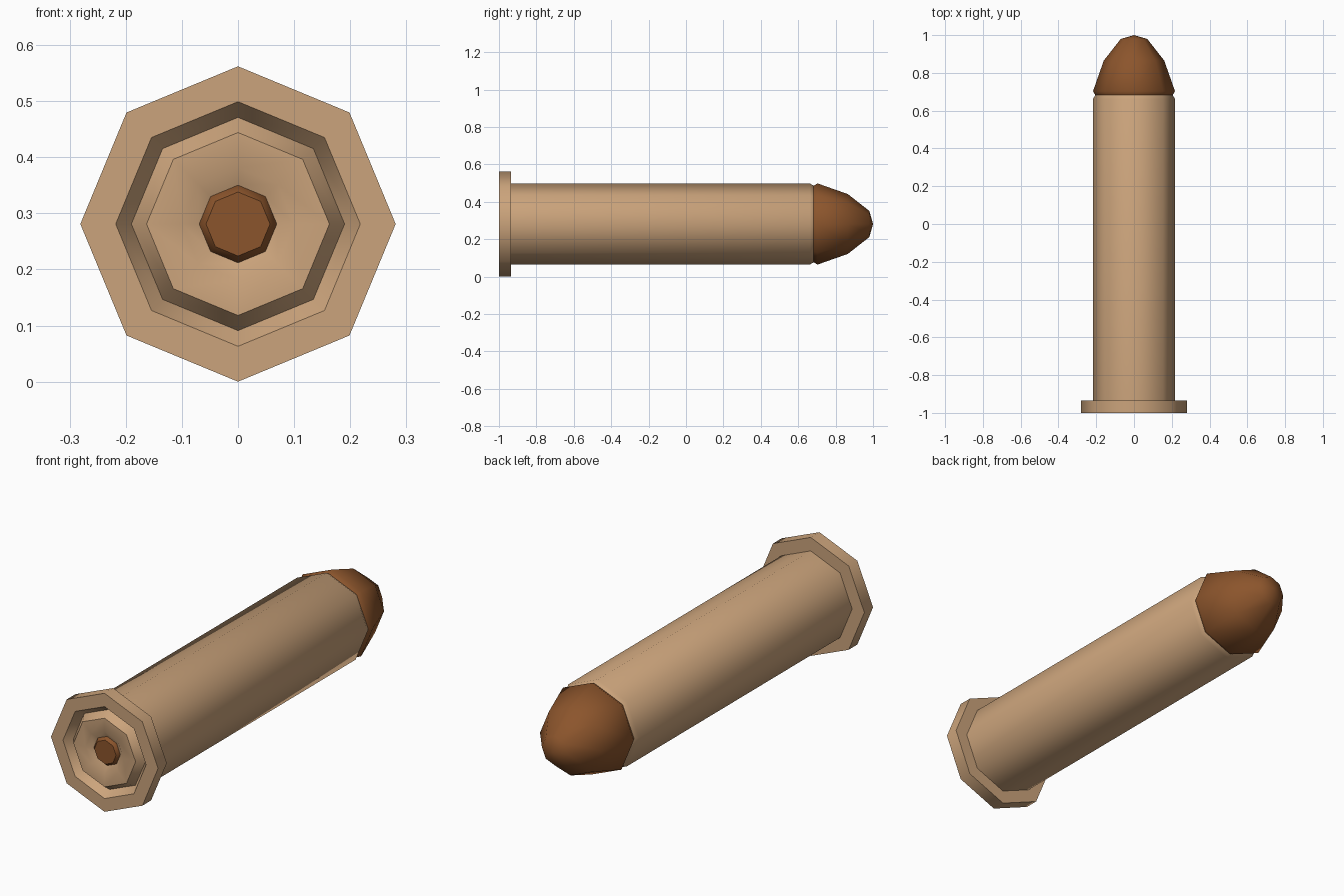
import bpy, bmesh
from math import sin, cos, pi, radians

if "Cube" in bpy.data.objects:
    bpy.data.objects.remove(bpy.data.objects["Cube"])

SIDES = 8
CENTRE_Z = 0.281


def material(name, colour):
    mat = bpy.data.materials.new(name)
    mat.diffuse_color = colour
    mat.use_nodes = True
    mat.node_tree.nodes["Principled BSDF"].inputs["Base Color"].default_value = mat.diffuse_color
    return mat


def lathe(name, profile, mat):
    """Revolve (radius, y) points around the long y axis; radius 0 makes a pole."""
    bm = bmesh.new()
    rings = []
    for r, y in profile:
        count = SIDES if r > 0 else 1
        rings.append([bm.verts.new((r * sin(2 * pi * i / SIDES), y,
                                    CENTRE_Z + r * cos(2 * pi * i / SIDES)))
                      for i in range(count)])
    for a, b in zip(rings, rings[1:]):
        for i in range(SIDES):
            j = (i + 1) % SIDES
            corners = [a[i % len(a)], a[j % len(a)], b[j % len(b)], b[i % len(b)]]
            bm.faces.new(list(dict.fromkeys(corners)))
    for ring in (rings[0], rings[-1]):
        if len(ring) > 1:
            bm.faces.new(ring)
    bmesh.ops.recalc_face_normals(bm, faces=bm.faces)
    mesh = bpy.data.meshes.new(name)
    bm.to_mesh(mesh)
    bm.free()
    mesh.materials.append(mat)
    obj = bpy.data.objects.new(name, mesh)
    bpy.context.collection.objects.link(obj)
    bpy.ops.object.select_all(action='DESELECT')
    obj.select_set(True)
    bpy.context.view_layer.objects.active = obj
    bpy.ops.object.shade_smooth_by_angle(angle=radians(48))
    return obj


brass = material("brass", (0.60, 0.37, 0.20, 1))
copper = material("copper", (0.26, 0.09, 0.025, 1))

# Case: dished base centre, V groove, wide rim, straight body, crimped mouth
lathe("case", [
    (0.07, -0.98), (0.10, -1.0), (0.163, -1.0), (0.19, -0.96), (0.218, -1.0),
    (0.281, -1.0), (0.281, -0.935), (0.217, -0.935), (0.217, 0.662), (0.205, 0.682),
], brass)

# Primer cap in the middle of the base
lathe("primer", [(0.057, -0.995), (0.07, -0.979), (0.07, -0.97)], copper)

# Rounded tip
lathe("tip", [(0.20, 0.67), (0.205, 0.683), (0.217, 0.703), (0.16, 0.865),
              (0.07, 0.98), (0.0, 1.0)], copper)
